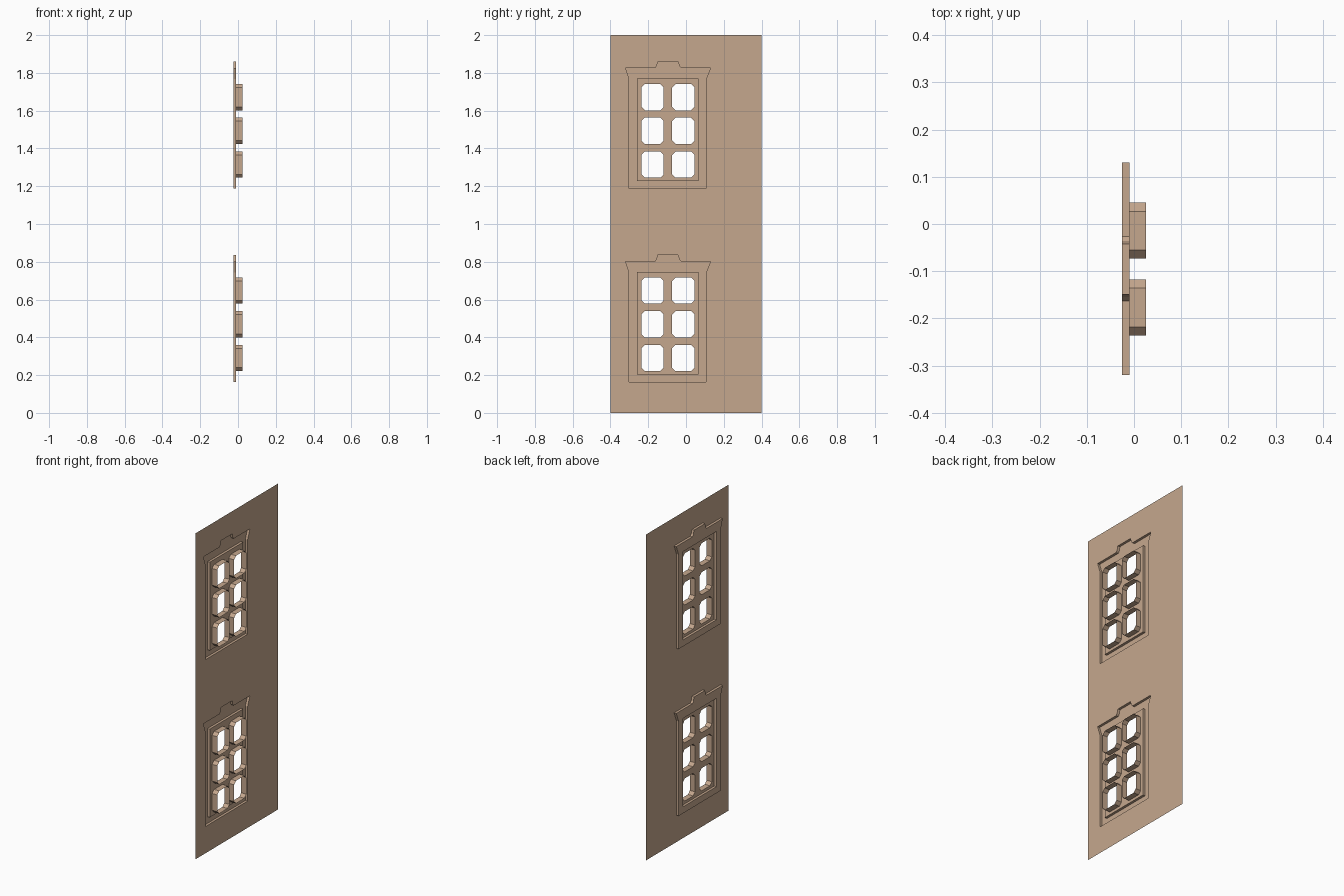
import bpy, bmesh
from mathutils import Vector

if "Cube" in bpy.data.objects:
    bpy.data.objects.remove(bpy.data.objects["Cube"])

WALL_X, TRIM_X, REVEAL_X = -0.01, -0.025, 0.025   # street side is -x

paint = bpy.data.materials.new("tan plaster")
paint.diffuse_color = (0.56, 0.39, 0.27, 1.0)
paint.use_nodes = True
paint.node_tree.nodes["Principled BSDF"].inputs["Base Color"].default_value = paint.diffuse_color


def rect(y0, y1, z0, z1):
    return [(y0, z0), (y1, z0), (y1, z1), (y0, z1)]


def chamfered(y0, y1, z0, z1, c=0.018):
    return [(y0 + c, z0), (y1 - c, z0), (y1, z0 + c), (y1, z1 - c),
            (y1 - c, z1), (y0 + c, z1), (y0, z1 - c), (y0, z0 + c)]


def loop_edges(bm, pts, x):
    vs = [bm.verts.new((x, y, z)) for y, z in pts]
    return [bm.edges.new((vs[i], vs[(i + 1) % len(vs)])) for i in range(len(vs))]


def sheet(bm, loops, x):
    """Flat sheet at depth x: the first loop is the outline, the others are holes."""
    edges = [e for pts in loops for e in loop_edges(bm, pts, x)]
    made = bmesh.ops.triangle_fill(bm, edges=edges, use_beauty=True,
                                   use_dissolve=False, normal=Vector((-1, 0, 0)))
    for f in made["geom"]:
        if isinstance(f, bmesh.types.BMFace):
            f.normal_update()
            if f.normal.x > 0:
                f.normal_flip()


def band(bm, pts, x0, x1):
    """Strip of side faces following a closed loop from x0 to x1."""
    a = [bm.verts.new((x0, y, z)) for y, z in pts]
    b = [bm.verts.new((x1, y, z)) for y, z in pts]
    for i in range(len(pts)):
        j = (i + 1) % len(pts)
        bm.faces.new((a[i], a[j], b[j], b[i]))


def finish(bm, name):
    bmesh.ops.remove_doubles(bm, verts=bm.verts, dist=1e-5)
    me = bpy.data.meshes.new(name)
    bm.to_mesh(me)
    bm.free()
    me.materials.append(paint)
    bpy.context.collection.objects.link(bpy.data.objects.new(name, me))


# window profiles, measured from the bottom of the trim (y, z)
TRIM = [(-0.301, 0), (0.107, 0), (0.107, 0.58), (0.13, 0.638),
        (-0.026, 0.638), (-0.036, 0.648), (-0.042, 0.673),
        (-0.149, 0.673), (-0.155, 0.648), (-0.163, 0.638),
        (-0.32, 0.638), (-0.301, 0.58)]
PANEL = rect(-0.259, 0.065, 0.04, 0.582)
PANES = [chamfered(y, y + 0.118, z, z + 0.139)
         for y in (-0.236, -0.073) for z in (0.057, 0.236, 0.414)]
STOREYS = {"lower": 0.164, "upper": 1.188}


def lift(pts, dz):
    return [(y, z + dz) for y, z in pts]


# wall sheet with two window openings
bm = bmesh.new()
sheet(bm, [rect(-0.4, 0.4, 0, 2)] + [lift(TRIM, dz) for dz in STOREYS.values()], WALL_X)
finish(bm, "wall")

for storey, dz in STOREYS.items():
    trim, panel = lift(TRIM, dz), lift(PANEL, dz)
    panes = [lift(p, dz) for p in PANES]
    # raised surround with a stepped crown
    bm = bmesh.new()
    sheet(bm, [trim, panel], TRIM_X)
    band(bm, trim, WALL_X, TRIM_X)
    band(bm, panel, TRIM_X, WALL_X)
    finish(bm, storey + "_window_surround")
    # glazing bars with deep open reveals
    bm = bmesh.new()
    sheet(bm, [panel] + panes, WALL_X)
    for p in panes:
        band(bm, p, REVEAL_X, WALL_X)
    finish(bm, storey + "_window_bars")
